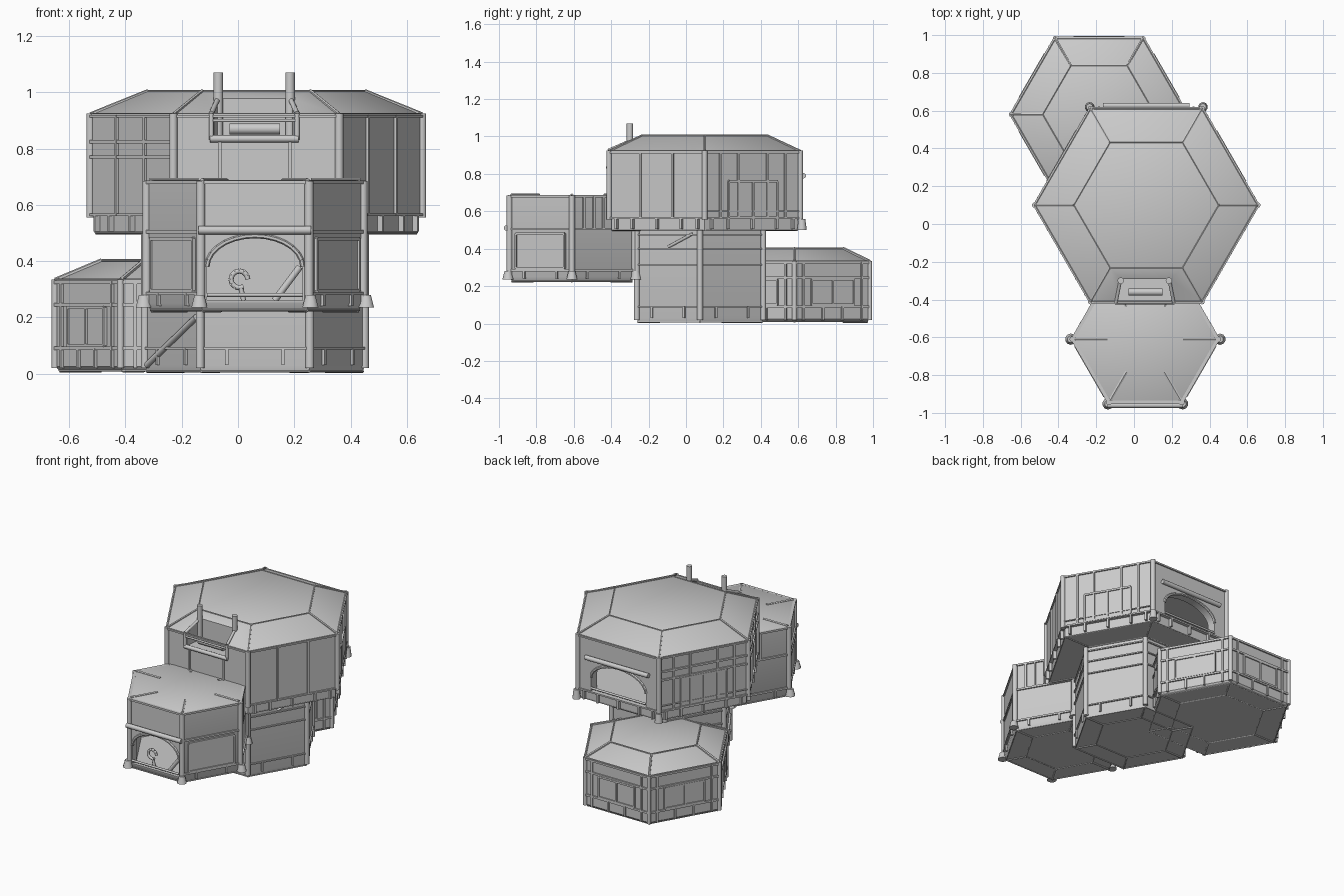
import bpy, bmesh, math
from mathutils import Vector, Matrix

cube = bpy.data.objects.get("Cube")
if cube:
    bpy.data.objects.remove(cube)

grey = bpy.data.materials.new("plain grey")
grey.use_nodes = True
COLOR = (0.6, 0.6, 0.6, 1)
grey.diffuse_color = COLOR
grey.node_tree.nodes["Principled BSDF"].inputs["Base Color"].default_value = COLOR


def finish(bm, name, angle=40):
    bmesh.ops.recalc_face_normals(bm, faces=bm.faces)
    mesh = bpy.data.meshes.new(name)
    bm.to_mesh(mesh)
    bm.free()
    mesh.materials.append(grey)
    obj = bpy.data.objects.new(name, mesh)
    bpy.context.collection.objects.link(obj)
    smooth(obj, angle)
    return obj


def smooth(obj, angle):
    bpy.ops.object.select_all(action='DESELECT')
    obj.select_set(True)
    bpy.context.view_layer.objects.active = obj
    bpy.ops.object.shade_smooth_by_angle(angle=math.radians(angle))


def cut(obj, cutter):
    mod = obj.modifiers.new("opening", 'BOOLEAN')
    mod.operation = 'DIFFERENCE'
    mod.solver = 'EXACT'
    mod.object = cutter
    bpy.context.view_layer.objects.active = obj
    bpy.ops.object.modifier_apply(modifier=mod.name)
    bpy.data.objects.remove(cutter)
    smooth(obj, 40)


def loft(name, rings):
    """Skin a stack of equal-sized point rings and cap both ends."""
    bm = bmesh.new()
    loops = [[bm.verts.new(p) for p in ring] for ring in rings]
    n = len(loops[0])
    for a, b in zip(loops, loops[1:]):
        for i in range(n):
            bm.faces.new((a[i], a[(i + 1) % n], b[(i + 1) % n], b[i]))
    bm.faces.new(loops[0])
    bm.faces.new(loops[-1])
    return finish(bm, name)


def beam(bm, p, q, r, r2=None, sides=10):
    p, q = Vector(p), Vector(q)
    turn = (q - p).to_track_quat('Z', 'Y').to_matrix().to_4x4()
    bmesh.ops.create_cone(bm, cap_ends=True, segments=sides, radius1=r,
                          radius2=r if r2 is None else r2, depth=(q - p).length,
                          matrix=Matrix.Translation((p + q) / 2) @ turn)


class Pod:
    """A hexagonal room with flat front and back walls."""

    def __init__(self, name, x, y, rings):
        self.name, self.x, self.y, self.rings = name, x, y, rings
        self.radius = max(r for r, z in rings)
        self.trim = bmesh.new()
        self.shell = loft(name + "_shell", [self.ring(r, z) for r, z in rings])

    def corner(self, k, r, z):
        a = math.radians(60 * k)
        return Vector((self.x + r * math.cos(a), self.y + r * math.sin(a), z))

    def ring(self, r, z):
        return [self.corner(k, r, z) for k in range(6)]

    def wall(self, side, u, z, out=0.0):
        """Point on a wall: side 0 is the front, then counter-clockwise."""
        a = math.radians(60 * side - 90)
        d = self.radius * math.cos(math.pi / 6) + out
        return Vector((self.x + d * math.cos(a) - u * math.sin(a),
                       self.y + d * math.sin(a) + u * math.cos(a), z))

    def plate(self, side, u0, u1, z0, z1, thick=0.012):
        a = math.radians(60 * side - 90)
        mat = (Matrix.Translation(self.wall(side, (u0 + u1) / 2, (z0 + z1) / 2))
               @ Matrix.Rotation(a, 4, 'Z')
               @ Matrix.Diagonal((2 * thick, u1 - u0, z1 - z0, 1)))
        bmesh.ops.create_cube(self.trim, size=1, matrix=mat)

    def window(self, side, u0, u1, z0, z1, bars=2):
        self.plate(side, u0, u1, z0, z1, 0.005)
        for z in (z0, z1):
            self.plate(side, u0, u1, z - 0.006, z + 0.006)
        for i in range(bars + 1):
            u = u0 + (u1 - u0) * i / bars
            self.plate(side, u - 0.005, u + 0.005, z0, z1)

    def rails(self, sides, heights, t=0.006):
        h = self.radius / 2
        for s in sides:
            for z in heights:
                self.plate(s, -h, h, z - t, z + t, 0.009)

    def battens(self, sides, offsets, z0, z1):
        for s in sides:
            for u in offsets:
                self.plate(s, u - 0.006, u + 0.006, z0, z1, 0.01)

    def posts(self, corners, z0, z1, r=0.014, foot=False):
        for k in corners:
            beam(self.trim, self.corner(k, self.radius, z0), self.corner(k, self.radius, z1), r)
            if foot:
                beam(self.trim, self.corner(k, self.radius + 0.01, z0 - 0.005),
                     self.corner(k, self.radius + 0.01, z0 + 0.04), 0.03, 0.018)

    def ridges(self, r0, z0, r1, z1, r=0.008, hoops=True):
        for k in range(6):
            beam(self.trim, self.corner(k, r0, z0), self.corner(k, r1, z1), r, sides=6)
            for rad, z in ((r0, z0), (r1, z1)) if hoops else ():
                beam(self.trim, self.corner(k, rad, z), self.corner(k + 1, rad, z), r * 0.6, sides=6)

    def doorway(self, side, half, z0, spring, top):
        """Arched opening into a hollow room, with an arch rim and awning."""
        arc = [(half * math.cos(t), spring + (top - spring) * math.sin(t))
               for t in (math.pi * i / 14 for i in range(15))]
        outline = [(-half, z0), (half, z0)] + arc
        cut(self.shell, loft("room_cutter", [self.ring(self.radius * 0.88, z) for z in (z0, top + 0.02)]))
        cut(self.shell, loft("arch_cutter", [[self.wall(side, u, z, o) for u, z in outline]
                                             for o in (-0.15, 0.05)]))
        for (a, b), (c, d) in zip(arc, arc[1:]):
            beam(self.trim, self.wall(side, a, b), self.wall(side, c, d), 0.009, sides=6)
        beam(self.trim, self.wall(side, -half - 0.03, top + 0.02, 0.016),
             self.wall(side, half + 0.03, top + 0.02, 0.016), 0.015)
        beam(self.trim, self.wall(side, -half, z0 + 0.02), self.wall(side, half, z0 + 0.02), 0.007)

    def done(self):
        finish(self.trim, self.name + "_trim")


# Ground room: the supporting core
ground = Pod("ground_room", 0.06, 0.075, [(0.385, 0.01), (0.39, 0.03), (0.39, 0.5)])
ground.rails(range(6), (0.09, 0.315, 0.4, 0.475), 0.004)
ground.battens(range(6), (-0.1, 0.1), 0.03, 0.09)
ground.posts(range(6), 0.02, 0.5, 0.016)
ground.ridges(0.385, 0.008, 0.25, 0.008, 0.006)
for s in (1, 5):
    beam(ground.trim, ground.wall(s, 0, 0.41), ground.wall(s, 0.15, 0.48), 0.008)
beam(ground.trim, ground.wall(5, -0.18, 0.03), ground.wall(5, 0.17, 0.2), 0.012)
ground.done()

# Front room: raised entrance with arched doorway
front = Pod("front_room", 0.06, -0.61, [(0.37, 0.225), (0.385, 0.25), (0.385, 0.68), (0.37, 0.688)])
front.doorway(0, 0.17, 0.26, 0.38, 0.49)
front.posts(range(6), 0.24, 0.685, 0.016, foot=True)
front.rails((1, 2, 4, 5), (0.285, 0.505))
front.rails(range(6), (0.68,))
front.ridges(0.375, 0.686, 0.2, 0.686, 0.009, hoops=False)
front.ridges(0.37, 0.226, 0.24, 0.226)
front.battens((2, 4), (-0.12, -0.06, 0.0), 0.51, 0.68)
front.battens((1, 2, 4, 5), (-0.1, 0.1), 0.24, 0.285)
for s in (1, 5):
    front.window(s, -0.15, 0.15, 0.295, 0.48, 1)
# Entrance scroll and stair rail
scroll = [Vector((0.005 + 0.03 * math.cos(t), -0.9, 0.335 + 0.03 * math.sin(t)))
          for t in (math.tau * i / 12 for i in range(11))]
for a, b in zip(scroll, scroll[1:]):
    beam(front.trim, a, b, 0.009)
beam(front.trim, (0.01, -0.9, 0.305), (0.02, -0.9, 0.26), 0.009)
beam(front.trim, (0.13, -0.9, 0.26), (0.22, -0.9, 0.38), 0.012)
front.done()

# Back room: low, with a hipped roof
back = Pod("back_room", -0.185, 0.58, [(0.45, 0.01), (0.465, 0.025), (0.465, 0.33), (0.3, 0.4)])
back.posts(range(6), 0.02, 0.335, 0.013)
back.rails(range(6), (0.09, 0.245, 0.325))
back.ridges(0.465, 0.333, 0.3, 0.402)
back.ridges(0.45, 0.012, 0.3, 0.012)
back.battens(range(6), (-0.18, -0.06, 0.06, 0.18), 0.02, 0.09)
back.battens(range(6), (-0.18, 0.18), 0.09, 0.33)
for s in range(1, 6):
    back.window(s, -0.13, 0.13, 0.1, 0.235, 2)
back.done()

# Upper room: the largest, with a rear doorway and a roof balcony
upper = Pod("upper_room", 0.065, 0.1,
            [(0.575, 0.5), (0.575, 0.56), (0.59, 0.56), (0.59, 0.92), (0.385, 1.005)])
upper.doorway(3, 0.2, 0.57, 0.66, 0.77)
upper.posts(range(6), 0.555, 0.925, 0.015)
upper.rails(range(6), (0.565, 0.915), 0.005)
upper.rails((4, 5), (0.77, 0.825))
upper.ridges(0.59, 0.922, 0.385, 1.005, 0.007)
upper.ridges(0.572, 0.502, 0.38, 0.502, 0.007)
upper.battens((1, 5), (-0.1, 0.1), 0.56, 0.92)
upper.battens((2, 4), (-0.2, -0.09, 0.09, 0.2), 0.56, 0.92)
upper.battens((0,), (-0.13, 0.12), 0.68, 0.84)
upper.battens(range(1, 6), (-0.25, -0.15, 0.0, 0.15, 0.25), 0.505, 0.56)
for s in (2, 4):
    upper.window(s, -0.15, 0.15, 0.57, 0.76, 2)
    upper.rails((s,), (0.6,), 0.003)
for k in (1, 2):
    beam(upper.trim, upper.corner(k, 0.6, 0.5), upper.corner(k, 0.6, 0.56), 0.026, 0.018)
balcony = [(-0.09, -0.45), (0.21, -0.45), (0.19, -0.29), (-0.07, -0.29)]
cut(upper.shell, loft("balcony_cutter", [[(x, y, z) for x, y in balcony] for z in (0.84, 1.1)]))
upper.done()

# Balcony rails and chimney poles
bm = bmesh.new()
for z, r in ((0.835, 0.013), (0.9, 0.006)):
    beam(bm, (-0.1, -0.415, z), (0.215, -0.415, z), r)
beam(bm, (-0.03, -0.36, 0.87), (0.15, -0.36, 0.87), 0.02)
for x, side in ((-0.07, -1), (0.185, 1)):
    beam(bm, (x, -0.3, 0.83), (x, -0.3, 1.07), 0.017, sides=16)
    edge = x + 0.025 * side
    beam(bm, (edge, -0.415, 0.83), (edge, -0.415, 0.925), 0.009)
    beam(bm, (edge, -0.415, 0.925), (x, -0.29, 0.98), 0.009)
finish(bm, "balcony_rails_and_poles")
